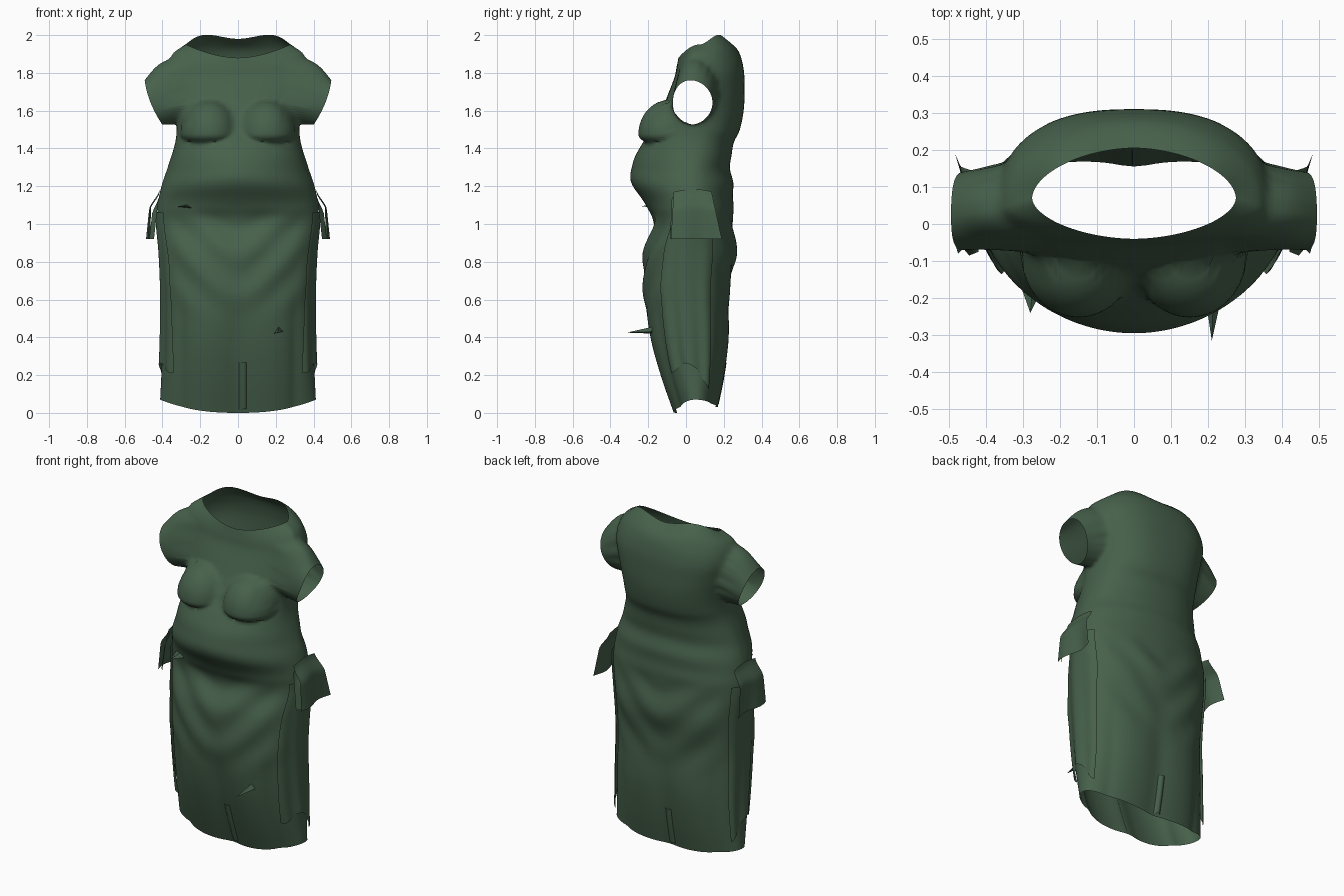
import bpy, bmesh, math
from mathutils import Vector

cube = bpy.data.objects.get("Cube")
if cube:
    bpy.data.objects.remove(cube)

green = bpy.data.materials.new("dark_green_cloth")
green.use_nodes = True
GREEN = (0.062, 0.118, 0.07, 1)
green.diffuse_color = GREEN
bsdf = green.node_tree.nodes["Principled BSDF"]
bsdf.inputs["Base Color"].default_value = GREEN
bsdf.inputs["Roughness"].default_value = 0.9

# Key rings, hem to neck: side z, front z, back z, half width, side y, front y, back y, roundness
RINGS = [
    (.07, .00, .03, .412, .05, -.06, .165, .85),
    (.22, .20, .20, .405, .04, -.13, .20, .85),
    (.40, .40, .40, .40, .03, -.185, .225, .85),
    (.65, .65, .65, .40, .02, -.225, .23, .85),
    (.85, .85, .85, .41, .02, -.22, .265, .88),
    (1.0, 1.0, 1.0, .425, .03, -.175, .25, .9),
    (1.1, 1.09, 1.1, .425, .03, -.205, .25, .95),
    (1.2, 1.2, 1.2, .405, .03, -.28, .25, 1.0),
    (1.3, 1.3, 1.3, .372, .03, -.29, .235, 1.0),
    (1.42, 1.42, 1.42, .335, .03, -.235, .25, .9),
    (1.5, 1.5, 1.5, .325, .03, -.18, .285, .85),
    (1.6, 1.6, 1.6, .33, .03, -.13, .305, .8),
    (1.7, 1.7, 1.7, .35, .03, -.09, .31, .78),
    (1.8, 1.78, 1.82, .37, .04, -.06, .305, .8),
    (1.895, 1.83, 1.92, .35, .05, -.05, .275, .9),
    (1.95, 1.88, 1.98, .275, .07, -.04, .205, 1.1),
]


def ring_at(t):
    # smooth interpolation through the key rings
    i = min(int(t), len(RINGS) - 2)
    f = t - i
    a, b, c, d = (RINGS[min(max(k, 0), len(RINGS) - 1)] for k in range(i - 1, i + 3))
    return [q + .5 * f * (r - p + f * (2 * p - 5 * q + 4 * r - s + f * (3 * (q - r) + s - p)))
            for p, q, r, s in zip(a, b, c, d)]


def step(a, b, v):
    v = min(max((v - a) / (b - a), 0), 1)
    return v * v * (3 - 2 * v)


def bell(v, width):
    return math.exp(-(v / width) ** 2)


def folds(x, z, front):
    # draped swags and leg folds in the skirt
    ax = math.sqrt(x * x + .004)
    swag = math.sin((z - 1.1 * ax) * math.tau / .25 + 1)
    d = .009 * swag * step(.45, .7, z) * step(1.1, .95, z) * step(.42, .3, ax)
    low = step(.75, .35, z)
    d += low * (.014 * bell(ax - .2, .1) - .016 * bell(x, .06) - .012 * bell(ax - .31, .03))
    if not front:
        d *= .7
    # creases across the waist
    return d + .003 * math.sin(z * 42 + 3 * ax) * step(1.0, 1.15, z) * step(1.45, 1.3, z)


def bust_front(x, z):
    # front surface of two rounded forms, steep below and easing out above
    dz = (z - 1.475) / (.185 if z > 1.475 else .068)
    r = ((abs(x) - .15) / .155) ** 2 + dz * dz
    return -.08 - .172 * math.sqrt(1 - r) if r < 1 else 1


def surf(theta, t, offset=0):
    zs, zf, zb, w, ym, yf, yb, p = ring_at(t)
    c, s = math.cos(theta), math.sin(theta)
    x = math.copysign(abs(c) ** p, c) * w
    front = s < 0
    y = ym + ((yf if front else yb) - ym) * abs(s) ** p
    z = zs + ((zf if front else zb) - zs) * s * s
    if front:
        y = min(y, bust_front(x, z))
    else:
        z += .035 * math.sin(2 * theta) ** 2 * step(1.88, 1.97, z)
    n = Vector((c * .6, s, 0)).normalized()
    return Vector((x, y, z)) + n * (folds(x, z, front) * abs(s) + offset)


def finish(name, bm, angle=60):
    mesh = bpy.data.meshes.new(name)
    bm.to_mesh(mesh)
    bm.free()
    mesh.materials.append(green)
    ob = bpy.data.objects.new(name, mesh)
    bpy.context.collection.objects.link(ob)
    bpy.ops.object.select_all(action='DESELECT')
    ob.select_set(True)
    bpy.context.view_layer.objects.active = ob
    bpy.ops.object.shade_smooth_by_angle(angle=math.radians(angle))


def sheet(bm, fn, nu, nv, closed=False):
    cols = nu if closed else nu + 1
    rows = [[bm.verts.new(fn(i / nu, j / nv)) for i in range(cols)] for j in range(nv + 1)]
    for lo, hi in zip(rows, rows[1:]):
        for i in range(nu):
            k = (i + 1) % cols
            bm.faces.new((lo[i], lo[k], hi[k], hi[i]))


# Dress body
bm = bmesh.new()
sheet(bm, lambda u, v: surf(u * math.tau, v * (len(RINGS) - 1)), 128, 105, True)

# Armholes, pulled out into short sleeves
ARM_Y, ARM_Z, ARM_RY, ARM_RZ = .04, 1.7, .13, .17


def arm_polar(co):
    return (co.y - ARM_Y) / ARM_RY, (co.z - ARM_Z) / ARM_RZ


for side in (-1, 1):
    def in_arm(f):
        co = f.calc_center_median()
        return co.x * side > .255 and Vector(arm_polar(co)).length < 1
    bmesh.ops.delete(bm, geom=[f for f in bm.faces if in_arm(f)], context='FACES')
    edges = [e for e in bm.edges if e.is_boundary
             and all(v.co.x * side > .2 and 1.45 < v.co.z < 1.885 for v in e.verts)]
    base = {}
    for v in {v for e in edges for v in e.verts}:
        py, pz = arm_polar(v.co)
        base[v] = (v.co.copy(), math.atan2(pz, py))
    for k in range(1, 8):
        f = k / 7
        geom = bmesh.ops.extrude_edge_only(bm, edges=edges)["geom"]
        edges = [g for g in geom if isinstance(g, bmesh.types.BMEdge)]
        new_base = {}
        for v in (g for g in geom if isinstance(g, bmesh.types.BMVert)):
            old = min(base, key=lambda o: (o.co - v.co).length_squared)
            co, a = base[old]
            up = math.sin(a)
            hem = Vector((side * (.455 + .047 * up + .008 * math.cos(2 * a)),
                          .025 + (.105 + .01 * math.cos(a)) * math.cos(a), 1.643 + .118 * up))
            new_base[v] = (co, a)
            v.co = co.lerp(hem, f)
            v.co.z += .025 * math.sin(f * math.pi) * max(up, 0)
        base = new_base
near = [v for v in bm.verts if abs(v.co.x) > .23 and 1.52 < v.co.z < 1.9 and not v.is_boundary]
for _ in range(5):
    bmesh.ops.smooth_vert(bm, verts=near, factor=.5, use_axis_x=True, use_axis_y=True, use_axis_z=True)
bmesh.ops.recalc_face_normals(bm, faces=bm.faces)
finish("dress_body", bm)

for side, word in ((1, "left"), (-1, "right")):
    # Hanging side panel, widening downward to an uneven pointed hem
    def panel(u, v):
        theta = -.45 + .9 * u - .2 * (1 - v) * (1 - u)
        if side < 0:
            theta = math.pi - theta
        bottom = 1.0 + .5 * math.sin(u * math.pi) ** 2 - .5 * u
        ripple = .007 * math.sin(u * 15 + v * 2) * (1 - v)
        return surf(theta, bottom + (5.6 - bottom) * v, .01 + ripple)
    bm = bmesh.new()
    sheet(bm, panel, 24, 30)
    finish(word + "_side_panel", bm)

    # Tied flap at the hip: broad folded outer sheet and a narrow tail
    def flap(u, v):
        x = .415 + .045 * step(0, .4, v) + .015 * v + .012 * math.sin(u * 7) * v
        y = -.065 + u * .2 + v * (.07 * u - .015)
        return Vector((side * x, y, 1.17 - .25 * v + .015 * math.sin(u * 3) * (1 - v)))

    def tail(u, v):
        return Vector((side * (.42 + .025 * v + .025 * u * step(0, .4, v)),
                       -.075 + .03 * u - .01 * v, 1.14 - .22 * v))
    bm = bmesh.new()
    sheet(bm, flap, 14, 14)
    sheet(bm, tail, 6, 8)
    finish(word + "_hip_tie", bm)

# Thin pinched cloth points on the skirt and waist
for name, tip, around in (
        ("skirt_point", (.21, -.315, .425), ((.19, -.18, .42), (.24, -.18, .43), (.215, -.18, .455))),
        ("waist_point", (-.28, -.24, 1.095), ((-.33, -.10, 1.09), (-.23, -.14, 1.08), (-.27, -.13, 1.105)))):
    bm = bmesh.new()
    top = bm.verts.new(tip)
    ring = [bm.verts.new(p) for p in around]
    for i in range(3):
        bm.faces.new((top, ring[i], ring[(i + 1) % 3]))
    bmesh.ops.recalc_face_normals(bm, faces=bm.faces)
    finish(name, bm, 20)

# Centre seams low on the skirt, front and back
for name, theta in (("front_seam", -math.pi / 2), ("back_seam", math.pi / 2)):
    bm = bmesh.new()
    sheet(bm, lambda u, v: surf(theta + .04 + (u - .5) * .07, .15 + v * 1.2,
                                .012 * math.sin(u * math.pi)), 6, 12)
    finish(name, bm, 30)
